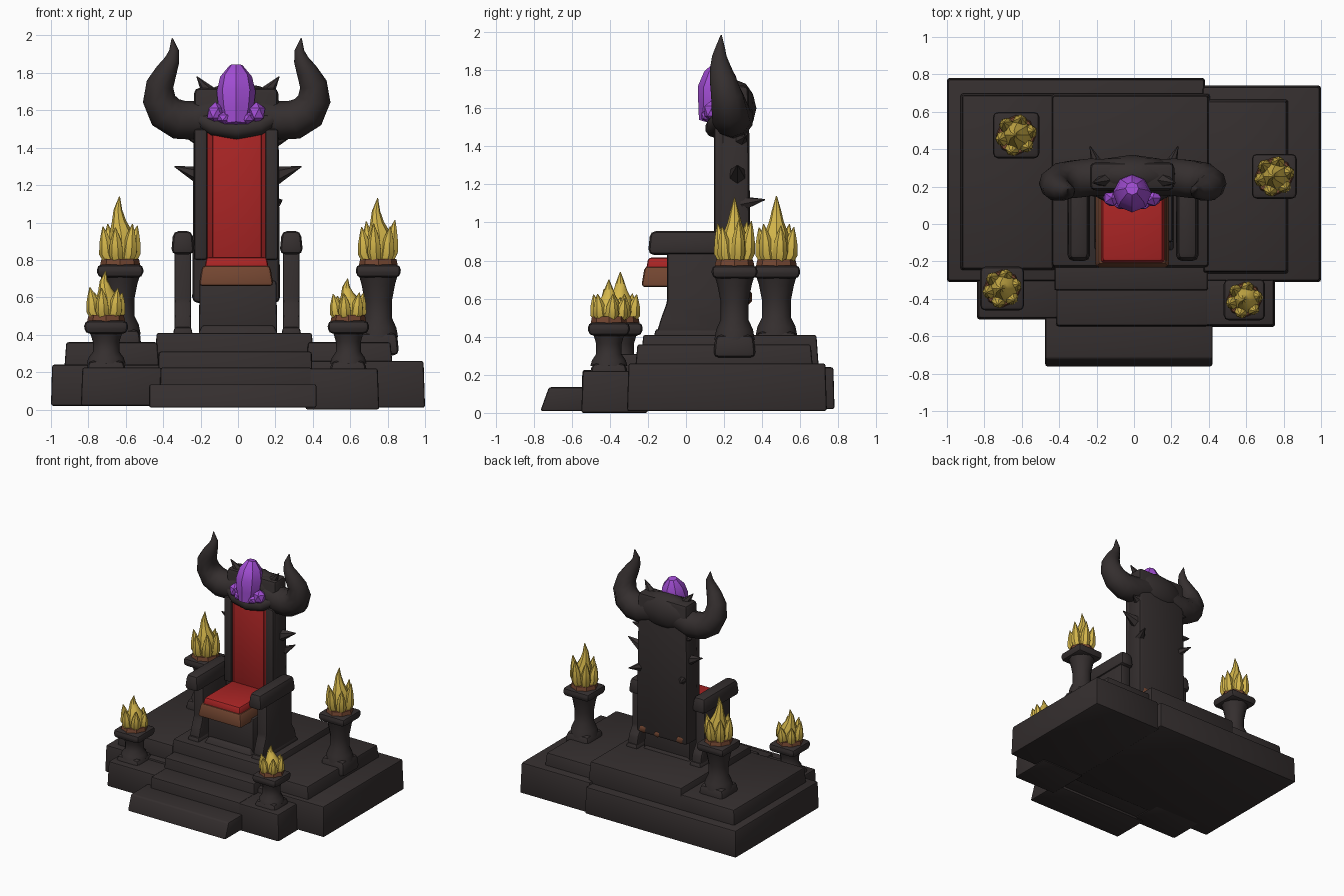
import bpy, bmesh, math, random
from mathutils import Vector

random.seed(4)
if "Cube" in bpy.data.objects:
    bpy.data.objects.remove(bpy.data.objects["Cube"])


def material(name, r, g, b):
    m = bpy.data.materials.new(name)
    m.use_nodes = True
    m.diffuse_color = (r, g, b, 1)
    m.node_tree.nodes["Principled BSDF"].inputs["Base Color"].default_value = (r, g, b, 1)
    return m


STONE = material("dark stone", 0.035, 0.028, 0.028)
RED = material("red cloth", 0.40, 0.018, 0.018)
SHADE = material("deep red cloth", 0.25, 0.012, 0.012)
BROWN = material("brown wood", 0.17, 0.06, 0.03)
GOLD = material("yellow flame", 0.66, 0.47, 0.07)
PURPLE = material("purple crystal", 0.36, 0.075, 0.66)


def finish(name, bm, mat, angle=35):
    bmesh.ops.recalc_face_normals(bm, faces=bm.faces)
    me = bpy.data.meshes.new(name)
    bm.to_mesh(me)
    bm.free()
    me.materials.append(mat)
    ob = bpy.data.objects.new(name, me)
    bpy.context.collection.objects.link(ob)
    bpy.ops.object.select_all(action='DESELECT')
    ob.select_set(True)
    bpy.context.view_layer.objects.active = ob
    bpy.ops.object.shade_smooth_by_angle(angle=math.radians(angle))
    return ob


def box(name, xs, ys, zs, mat=STONE, top=0.0, bevel=0.012, front=0.0):
    """Block whose top is drawn in by top, and whose front top edge leans back by front."""
    bm = bmesh.new()
    for v in bmesh.ops.create_cube(bm, size=1)["verts"]:
        hi = v.co.z > 0
        sx, sy = math.copysign(1, v.co.x), math.copysign(1, v.co.y)
        x, y, z = xs[sx > 0], ys[sy > 0], zs[hi]
        if hi:
            x -= sx * top
            y -= sy * top
            if sy < 0:
                y += front
        v.co = (x, y, z)
    bmesh.ops.bevel(bm, geom=bm.edges[:], offset=bevel, segments=2, profile=0.5, affect='EDGES')
    return finish(name, bm, mat)


def sweep(name, stations, mat=STONE, sides=10, angle=40):
    """Round tube through (point, radius) stations, closed at both ends."""
    bm = bmesh.new()
    pts = [Vector(p) for p, r in stations]
    rings = []
    for i, (p, r) in enumerate(stations):
        d = (pts[min(i + 1, len(pts) - 1)] - pts[max(i - 1, 0)]).normalized()
        u = d.cross(Vector((0, 1, 0)))
        if u.length < 0.2:
            u = d.cross(Vector((1, 0, 0)))
        u.normalize()
        w = d.cross(u)
        rings.append([bm.verts.new(pts[i] + r * (math.cos(a) * u + math.sin(a) * w))
                      for a in (math.tau * k / sides for k in range(sides))])
    for a, b in zip(rings, rings[1:]):
        for k in range(sides):
            n = (k + 1) % sides
            bm.faces.new((a[k], a[n], b[n], b[k]))
    bm.faces.new(rings[0])
    bm.faces.new(rings[-1])
    return finish(name, bm, mat, angle)


def blob(name, centre, size, mat, detail=2, angle=40):
    bm = bmesh.new()
    bmesh.ops.create_icosphere(bm, subdivisions=detail, radius=1)
    for v in bm.verts:
        v.co = Vector(centre) + v.co * Vector(size)
    return finish(name, bm, mat, angle)


def extrude_side(name, outline, x0, x1, mat=STONE, bevel=0.015):
    """Side outline in (y, z), given thickness along x."""
    bm = bmesh.new()
    face = bm.faces.new([bm.verts.new((x0, y, z)) for y, z in outline])
    out = bmesh.ops.extrude_face_region(bm, geom=[face])["geom"]
    for v in out:
        if isinstance(v, bmesh.types.BMVert):
            v.co.x = x1
    bmesh.ops.bevel(bm, geom=bm.edges[:], offset=bevel, segments=2, profile=0.5, affect='EDGES')
    return finish(name, bm, mat)


# Platform
box("base_right", (-1, 0.38), (-0.31, 0.78), (0.02, 0.24), top=0.006)
box("base_left", (0.36, 1), (-0.31, 0.74), (0.01, 0.26), top=0.008)
box("tier_right", (-0.93, -0.42), (-0.25, 0.70), (0.2, 0.36), top=0.012)
box("tier_left", (0.36, 0.83), (-0.27, 0.67), (0.2, 0.36), top=0.015)
box("tier_center", (-0.45, 0.41), (-0.24, 0.70), (0.2, 0.41), top=0.015)
box("front_block_right", (-0.84, -0.40), (-0.51, -0.2), (0.02, 0.225), top=0.008)
box("front_block_left", (0.36, 0.755), (-0.55, -0.2), (0.0, 0.22), top=0.008)

# Steps
box("step_top", (-0.43, 0.40), (-0.36, -0.15), (0.05, 0.31), top=0.006)
box("step_middle", (-0.42, 0.40), (-0.55, -0.25), (0.03, 0.225), top=0.006)
box("step_bottom", (-0.475, 0.42), (-0.765, -0.45), (0.01, 0.135), front=0.045)

# Seat
box("seat_pedestal", (-0.21, 0.21), (-0.10, 0.25), (0.39, 0.69), top=0.005)
box("pedestal_foot", (-0.22, 0.22), (-0.15, 0.27), (0.39, 0.45), top=0.03)
box("seat_frame", (-0.21, 0.19), (-0.235, 0.2), (0.66, 0.77), BROWN, top=0.018, bevel=0.02)
box("seat_cushion", (-0.18, 0.165), (-0.21, 0.18), (0.75, 0.815), RED, top=0.012, bevel=0.015)

# Arms
panel = [(-0.16, 0.40), (0.30, 0.40), (0.28, 0.50), (0.24, 0.56), (0.24, 0.88),
         (-0.10, 0.88), (-0.10, 0.58), (-0.13, 0.50)]
for side, s in (("left", 1), ("right", -1)):
    c = 0.29 * s - 0.005
    extrude_side(side + "_arm_panel", panel, c - 0.045, c + 0.045)
    box(side + "_arm_rest", (c - 0.063, c + 0.063), (-0.20, 0.27), (0.83, 0.955), top=0.012, bevel=0.03)
    box(side + "_arm_foot", (c - 0.055, c + 0.055), (-0.17, 0.31), (0.39, 0.44), top=0.01)

# Backrest
box("backrest", (-0.245, 0.225), (0.17, 0.34), (0.57, 1.72), top=0.01, bevel=0.03)
box("panel_border", (-0.165, 0.15), (0.160, 0.2), (0.79, 1.48), SHADE, bevel=0.004)
box("panel_center", (-0.135, 0.125), (0.154, 0.2), (0.81, 1.47), RED, bevel=0.004)
for s in (-1, 1):
    box("back_rail", (s * 0.19 - 0.045, s * 0.19 + 0.025), (0.148, 0.2), (0.8, 1.5), bevel=0.015)
    blob("back_bracket", (s * 0.17 - 0.01, 0.325, 0.61), (0.045, 0.025, 0.04), BROWN, 1)
blob("back_patch", (0.03, 0.33, 0.6), (0.03, 0.02, 0.03), BROWN, 1)

# Crest with horns and spikes
blob("crest", (-0.01, 0.26, 1.60), (0.25, 0.11, 0.15), STONE)
sweep("brow", [((-0.22, 0.2, 1.56), 0.04), ((-0.13, 0.16, 1.515), 0.05), ((-0.01, 0.15, 1.495), 0.05),
               ((0.11, 0.16, 1.515), 0.05), ((0.20, 0.2, 1.56), 0.04)])
horn = [(0.10, 0.25, 1.58, 0.10), (0.22, 0.25, 1.545, 0.105), (0.31, 0.24, 1.55, 0.105),
        (0.38, 0.23, 1.59, 0.10), (0.415, 0.215, 1.66, 0.088), (0.41, 0.195, 1.74, 0.073),
        (0.375, 0.18, 1.81, 0.057), (0.345, 0.175, 1.87, 0.04), (0.335, 0.18, 1.92, 0.026),
        (0.345, 0.185, 1.985, 0.003)]
for side, s in (("left", 1), ("right", -1)):
    sweep(side + "_horn", [((s * x - 0.007, y, z), r) for x, y, z, r in horn])
    spikes = [((0.13, 0.24, 1.66), (0.22, 0.22, 1.78), 0.055),
              ((0.20, 0.27, 1.25), (0.34, 0.27, 1.30), 0.05),
              ((0.19, 0.30, 1.10), (0.235, 0.415, 1.12), 0.04),
              ((0.20, 0.29, 1.44), (0.27, 0.31, 1.45), 0.04)]
    for a, b, r in spikes:
        flip = Vector((s, 1, 1))
        sweep(side + "_spike", [(Vector(a) * flip, r), (Vector(b) * flip, 0.003)], sides=6)

# Crystal
sweep("crystal", [((-0.01, 0.13, 1.52), 0.065), ((-0.01, 0.155, 1.60), 0.092), ((-0.01, 0.165, 1.70), 0.104),
                  ((-0.01, 0.18, 1.78), 0.085), ((-0.01, 0.19, 1.84), 0.035)], PURPLE, 8, 30)
for s in (-1, 1):
    blob("crystal_shard", (s * 0.11 - 0.01, 0.14, 1.585), (0.05, 0.05, 0.06), PURPLE, 1, 20)
    blob("crystal_root", (s * 0.06 - 0.01, 0.115, 1.56), (0.045, 0.04, 0.035), PURPLE, 1, 20)


def torch(name, x, y, floor, cup, tip, width):
    """Flared stone stand with a chamfered cup and a flame of leaf-shaped tongues."""
    h = cup - floor
    box(name + "_foot", (x - width * .95, x + width * .95), (y - width * .95, y + width * .95),
        (floor - 0.05, floor + h * 0.16), top=0.012, bevel=0.03)
    profile = [(0.1, 0.9), (0.22, 0.82), (0.34, 0.62), (0.55, 0.62), (0.75, 0.76), (0.86, 0.88)]
    sweep(name + "_stem", [((x, y, floor + h * t), r * width) for t, r in profile], sides=12)
    box(name + "_cup", (x - width, x + width), (y - width, y + width),
        (cup - 0.075, cup - 0.005), top=-0.004, bevel=0.028)
    sweep(name + "_rim", [((x, y, cup - 0.03), width * 0.92), ((x, y, cup + 0.025), width * 0.82)], BROWN, 8)
    f = tip - cup
    flame = [(0.0, 0.5), (0.2, 0.66), (0.45, 0.52), (0.62, 0.32), (0.8, 0.19), (1.0, 0.02)]
    sweep(name + "_flame", [((x + 0.012 * math.sin(t * 6), y, cup + f * t), r * width)
                            for t, r in flame], GOLD, 8)
    tongue = [(0.02, 0.45, 0.25), (0.18, 0.62, 0.33), (0.36, 0.66, 0.27), (0.5, 0.72, 0.15), (0.62, 0.78, 0.02)]
    for k in range(6):
        a = math.tau * k / 6 + 0.25
        g = f * random.uniform(0.85, 1.1)
        sweep(name + "_tongue", [((x + math.cos(a) * d * width, y + math.sin(a) * d * width, cup + g * t),
                                  r * width) for t, d, r in tongue], GOLD, 7)


# Torches
torch("back_torch_right", -0.63, 0.475, 0.36, 0.78, 1.14, 0.122)
torch("back_torch_left", 0.75, 0.255, 0.34, 0.78, 1.13, 0.118)
torch("front_torch_right", -0.705, -0.345, 0.22, 0.48, 0.74, 0.115)
torch("front_torch_left", 0.59, -0.405, 0.22, 0.48, 0.70, 0.108)
